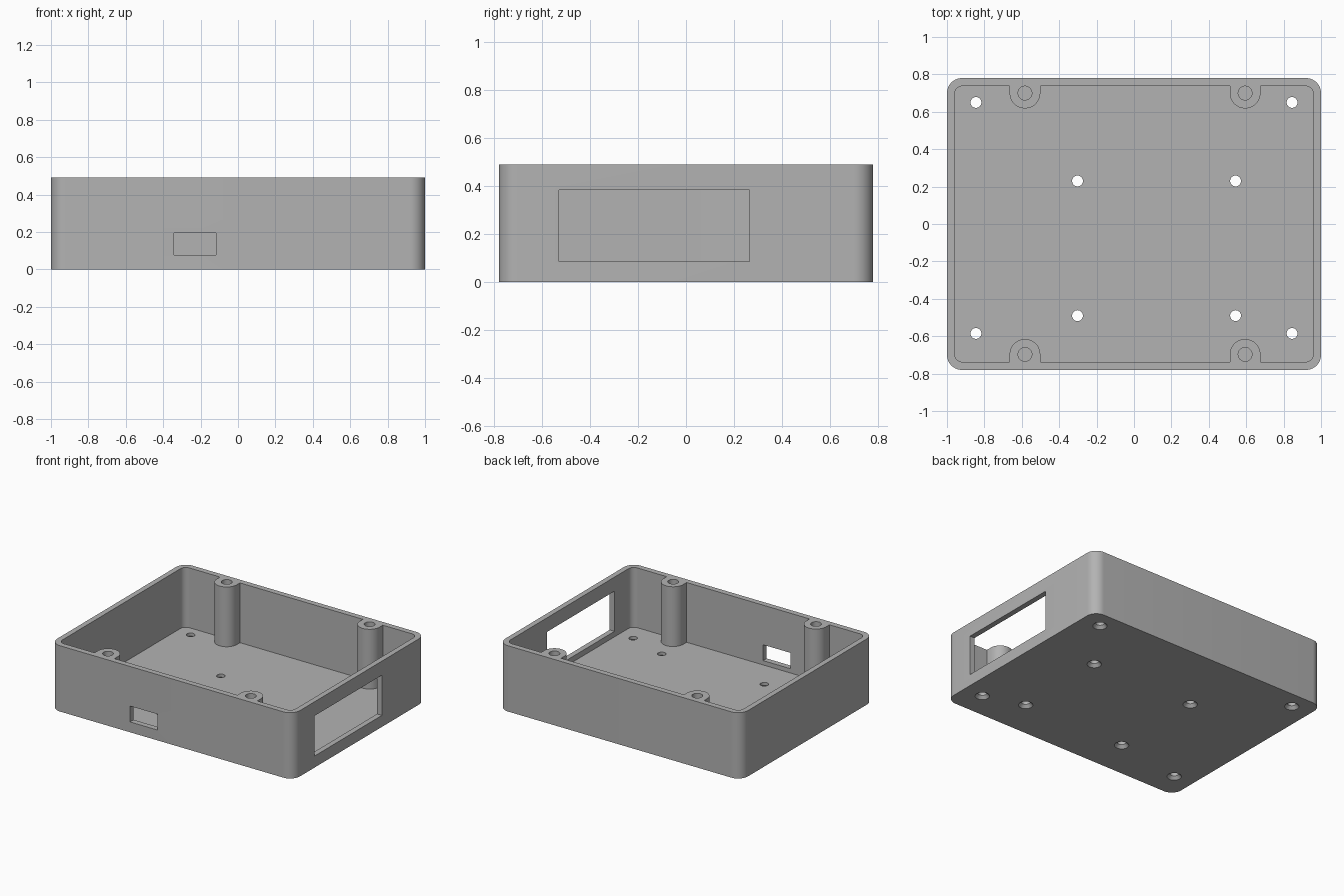
import bpy
import math

if "Cube" in bpy.data.objects:
    bpy.data.objects.remove(bpy.data.objects["Cube"], do_unlink=True)

HEIGHT, FLOOR = 0.49, 0.045

grey = bpy.data.materials.new("grey_plastic")
grey.use_nodes = True
colour = (0.45, 0.45, 0.45, 1)
grey.diffuse_color = colour
grey.node_tree.nodes["Principled BSDF"].inputs["Base Color"].default_value = colour


def loft(name, rings):
    """Solid through a stack of (outline, z) rings with equal point counts."""
    n = len(rings[0][0])
    verts = [(x, y, z) for outline, z in rings for x, y in outline]
    faces = [list(range(n))[::-1], [len(verts) - n + i for i in range(n)]]
    for k in range(len(rings) - 1):
        for i in range(n):
            j = (i + 1) % n
            faces.append([k * n + i, k * n + j, k * n + n + j, k * n + n + i])
    mesh = bpy.data.meshes.new(name)
    mesh.from_pydata(verts, [], faces)
    mesh.materials.append(grey)
    obj = bpy.data.objects.new(name, mesh)
    bpy.context.collection.objects.link(obj)
    return obj


def arc(x, y, r, start, end, steps):
    return [(x + r * math.cos(math.radians(start + (end - start) * i / steps)),
             y + r * math.sin(math.radians(start + (end - start) * i / steps)))
            for i in range(steps + 1)]


def circle(x, y, r):
    return arc(x, y, r, 0, 360, 32)[:-1]


def rounded_rect(hx, hy, r):
    pts = []
    for k, (sx, sy) in enumerate([(1, 1), (-1, 1), (-1, -1), (1, -1)]):
        pts += arc(sx * (hx - r), sy * (hy - r), r, 90 * k, 90 * k + 90, 10)
    return pts


def rect(x0, x1, y0, y1):
    return [(x0, y0), (x1, y0), (x1, y1), (x0, y1)]


def cut(target, cutter):
    mod = target.modifiers.new("cut", "BOOLEAN")
    mod.operation = "DIFFERENCE"
    mod.solver = "EXACT"
    mod.object = cutter
    bpy.context.view_layer.objects.active = target
    bpy.ops.object.modifier_apply(modifier=mod.name)
    bpy.data.objects.remove(cutter, do_unlink=True)


# Outer block and the cavity that hollows it
case = loft("enclosure_base", [(rounded_rect(1, 0.78, 0.08), 0),
                               (rounded_rect(1, 0.78, 0.08), HEIGHT)])
inner = rounded_rect(0.96, 0.738, 0.045)
cavity = loft("cavity", [(inner, FLOOR), (inner, HEIGHT + 0.1)])

# Screw posts: half-round columns left standing against the front and back walls
posts = [(x, y) for x in (-0.583, 0.594) for y in (-0.697, 0.70)]
for x, y in posts:
    if y > 0:
        outline = arc(x, y, 0.082, 180, 360, 24) + [(x + 0.082, 0.8), (x - 0.082, 0.8)]
    else:
        outline = arc(x, y, 0.082, 0, 180, 24) + [(x - 0.082, -0.8), (x + 0.082, -0.8)]
    cut(cavity, loft("post", [(outline, -0.1), (outline, HEIGHT + 0.3)]))
cut(case, cavity)

# Blind screw holes in the posts
for x, y in posts:
    hole = circle(x, y, 0.037)
    cut(case, loft("post_hole", [(hole, 0.1), (hole, HEIGHT + 0.1)]))

# Countersunk floor holes: four near the corners, four for the board
corner_holes = [(x, y) for x in (-0.845, 0.845) for y in (-0.585, 0.65)]
board_holes = [(x, y) for x in (-0.302, 0.543) for y in (-0.49, 0.23)]
for x, y in corner_holes + board_holes:
    cut(case, loft("floor_hole", [(circle(x, y, 0.058), -0.01), (circle(x, y, 0.029), 0.022),
                                  (circle(x, y, 0.029), 0.1)]))

# Large window in the left wall and small port in the front wall
side = rect(0.9, 1.1, -0.53, 0.265)
cut(case, loft("side_window", [(side, 0.086), (side, 0.385)]))
port = rect(-0.343, -0.118, -0.85, -0.68)
cut(case, loft("front_port", [(port, 0.077), (port, 0.195)]))

# Smooth the rounded surfaces and keep the edges crisp
bpy.ops.object.select_all(action="DESELECT")
case.select_set(True)
bpy.context.view_layer.objects.active = case
bpy.ops.object.shade_smooth_by_angle(angle=math.radians(30))
